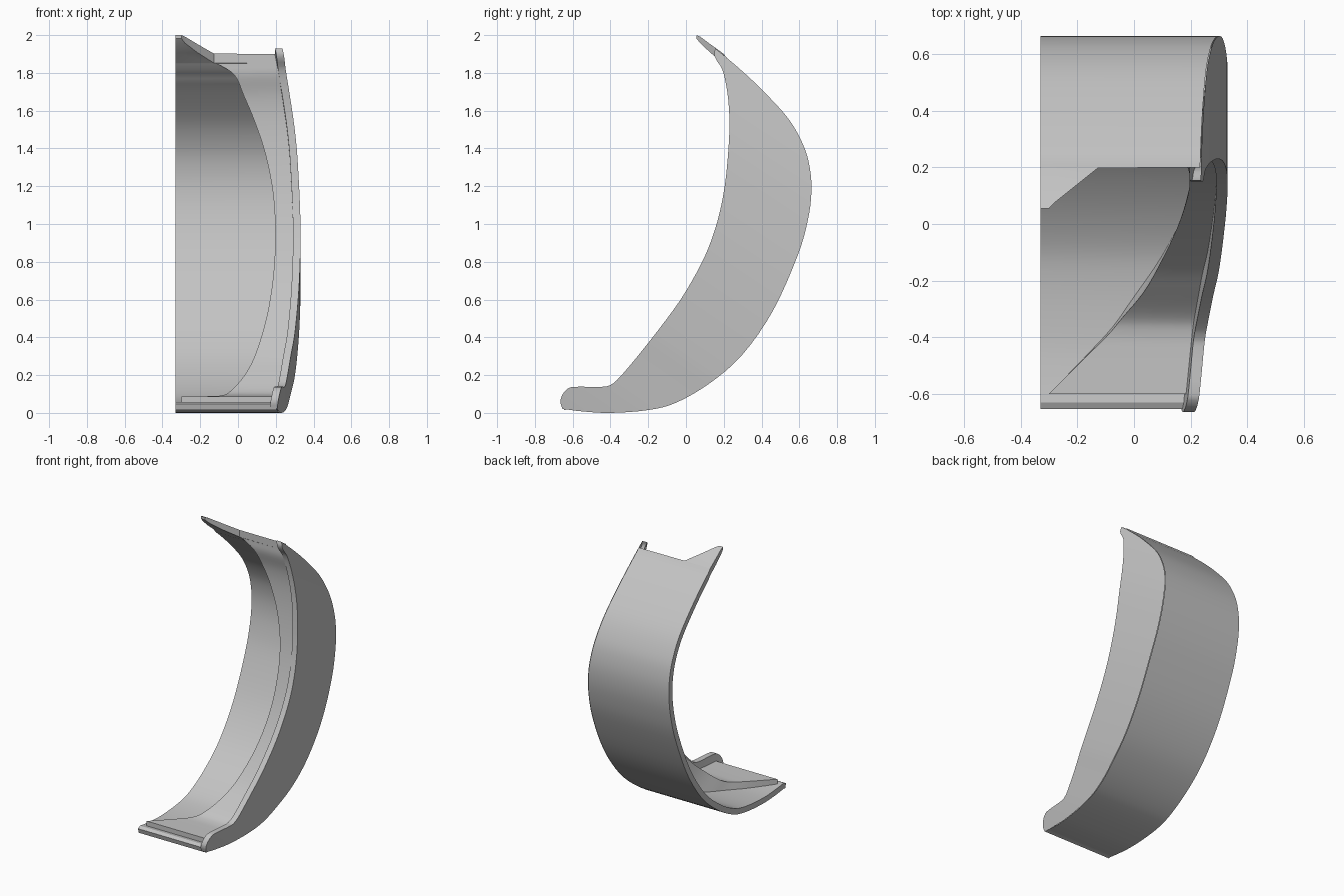
import bpy, bmesh, math
from mathutils import Vector

if "Cube" in bpy.data.objects:
    bpy.data.objects.remove(bpy.data.objects["Cube"])

grey = bpy.data.materials.new("mid grey")
grey.diffuse_color = (0.55, 0.55, 0.55, 1)
grey.use_nodes = True
grey.node_tree.nodes["Principled BSDF"].inputs["Base Color"].default_value = grey.diffuse_color

LEFT = -0.33               # flat open side
T = Vector((0.56, 0.83))   # long axis of the crescent in the y-z plane
U = Vector((0.83, -0.56))  # across the crescent, front to back


def spline(pts, n=4):
    """Catmull-Rom resampling of a 2D polyline."""
    p = [Vector(q) for q in pts]
    p = [2 * p[0] - p[1]] + p + [2 * p[-1] - p[-2]]
    out = []
    for i in range(1, len(p) - 2):
        a, b, c, d = p[i - 1:i + 3]
        for k in range(n):
            s = k / n
            out.append(0.5 * (2 * b + (c - a) * s + (2 * a - 5 * b + 4 * c - d) * s ** 2
                              + (3 * b - a - 3 * c + d) * s ** 3))
    return out + [p[-2]]


def lerp_table(table, v):
    """Piecewise-linear lookup in a list of (key, value)."""
    for (a, fa), (b, fb) in zip(table, table[1:]):
        if v <= b:
            s = (v - a) / (b - a) if b > a else 0
            return fa + (fb - fa) * max(s, 0)
    return table[-1][1]


def loft(name, rows, skip=lambda i, j: False):
    """Skin through equal-sized point rings; skip(side, row) omits buried faces."""
    bm = bmesh.new()
    rings = [[bm.verts.new(p) for p in r] for r in rows]
    n = len(rings[0])
    faces, hidden = [], []
    for k, (r, s) in enumerate(zip(rings, rings[1:])):
        for i in range(n):
            j = (i + 1) % n
            f = bm.faces.new((r[i], r[j], s[j], s[i]))
            if skip(i, k):
                hidden.append(f)
    bm.faces.new(rings[0])
    bm.faces.new(rings[-1])
    bmesh.ops.recalc_face_normals(bm, faces=bm.faces)
    bmesh.ops.delete(bm, geom=hidden, context='FACES')
    bmesh.ops.remove_doubles(bm, verts=bm.verts, dist=0.0003)
    me = bpy.data.meshes.new(name)
    bm.to_mesh(me)
    bm.free()
    me.materials.append(grey)
    ob = bpy.data.objects.new(name, me)
    bpy.context.collection.objects.link(ob)
    bpy.ops.object.select_all(action='DESELECT')
    ob.select_set(True)
    bpy.context.view_layer.objects.active = ob
    bpy.ops.object.shade_smooth_by_angle(angle=math.radians(30))
    return ob


# Outward bulge of the side along the long axis: (axis position, x)
bulge = [tuple(v) for v in spline([
    (-0.36, 0.205), (-0.22, 0.232), (-0.08, 0.255), (0.11, 0.28), (0.28, 0.303),
    (0.6, 0.325), (0.91, 0.331), (1.2, 0.318), (1.37, 0.301), (1.53, 0.272), (1.69, 0.235)])]


def side_x(p):
    return lerp_table(bulge, T.dot(p))


# Back outline, bottom to top (y, z)
back = spline([(-0.655, 0.022), (-0.55, 0.008), (-0.4, 0.0), (-0.2, 0.015), (-0.05, 0.055),
               (0.13, 0.16), (0.3, 0.31), (0.46, 0.54), (0.59, 0.83), (0.645, 1.02),
               (0.664, 1.17), (0.655, 1.3), (0.62, 1.42), (0.54, 1.56), (0.4, 1.713),
               (0.28, 1.825), (0.155, 1.93)])
# Front outline of the side wall
front = spline([(-0.655, 0.022), (-0.665, 0.06), (-0.655, 0.095), (-0.63, 0.125), (-0.59, 0.138),
                (-0.45, 0.138), (-0.4, 0.148), (-0.35, 0.19), (-0.24, 0.32), (-0.1, 0.5),
                (0.0, 0.645), (0.1, 0.83), (0.165, 1.01), (0.205, 1.2), (0.225, 1.4),
                (0.23, 1.55), (0.22, 1.69), (0.195, 1.81), (0.16, 1.87), (0.15, 1.9),
                (0.155, 1.93)])

# Side wall: both outlines sampled at the same positions along the long axis
ft = sorted((T.dot(p), U.dot(p)) for p in front)
bt = sorted((T.dot(p), U.dot(p)) for p in back)
rows = []
for t in sorted({round(k, 4) for k, _ in ft + bt}):
    uf, ub = lerp_table(ft, t), lerp_table(bt, t)
    pa, pb, pm = [(T * t + U * u) / T.length_squared for u in (uf, ub, min(ub, uf + 0.2))]
    x = lerp_table(bulge, t)
    rows.append([(x - 0.04, *pa), (x, *pa), (x, *pb), (x - 0.04, *pm)])
loft("side_wall", rows, lambda i, k: i == 2)

# Inner fill beside the wall: front y, z, left edge x, rear y, z
fill = [(-0.6, 0.088, -0.3, -0.6, 0.025), (-0.47, 0.088, -0.17, -0.46, 0.025),
        (-0.39, 0.092, -0.09, -0.36, 0.025), (-0.33, 0.115, -0.04, -0.26, 0.03),
        (-0.24, 0.2, 0.035, -0.1, 0.06), (-0.14, 0.31, 0.092, 0.09, 0.16),
        (-0.02, 0.5, 0.15, 0.29, 0.34), (0.08, 0.71, 0.185, 0.46, 0.58),
        (0.15, 0.92, 0.197, 0.57, 0.84), (0.205, 1.15, 0.187, 0.63, 1.12),
        (0.235, 1.37, 0.145, 0.61, 1.37), (0.243, 1.55, 0.085, 0.52, 1.55),
        (0.232, 1.68, 0.03, 0.4, 1.68), (0.203, 1.79, -0.02, 0.28, 1.79),
        (0.2, 1.857, -0.125, 0.215, 1.87)]
a = spline([f[0:2] for f in fill])
c = spline([f[3:5] for f in fill])
e = spline([(f[2], 0) for f in fill])
rows, seam = [], []
for p, q, x in zip(a, c, e):
    xp, xq = side_x(p) - 0.02, side_x(q) - 0.02
    xr = min(x.x + 0.5 * max(q.x - p.x, 0), 0.27)      # undercut edge
    xr = min(xr, xq - 0.01)
    seam.append((T.dot(q), xr))
    rows.append([(x.x, *p), (xp, *p), (xq, *q), (xr, *q)])
loft("inner_fill", rows, lambda i, k: i in (1, 2))
seam.sort()

# Back panel: thin shell along the outline, narrowing to a tip at the top
panel = [p for p in back if p.y < 1.0 or p.x > 0.205]
panel[0] = Vector((-0.645, 0.014))
n_main = len(panel)
panel += [Vector((0.2, 1.9)), Vector((0.198, 1.902)), Vector((0.13, 1.951)),
          Vector((0.075, 1.992)), Vector((0.055, 2.0))]
drops = [0.05, 0.05, 0.045, 0.034, 0.018]
rows, buried = [], set()
for i, p in enumerate(panel):
    if i < n_main:
        d = (panel[min(i + 1, n_main - 1)] - panel[max(i - 1, 0)]).normalized()
        q = p + Vector((-d.y, d.x)) * (0.034 if i == 0 else 0.04)
        if p.y > 1.8:
            q = p + Vector((0, -0.052))
    else:
        q = p - Vector((0, drops[i - n_main]))
    if i > n_main:                       # slanted cut towards the tip
        xr = -0.3 + max(p.x - 0.06, 0) * 1.25
    else:
        xr = side_x(p) - 0.003
    xq = xr
    if p.x > -0.57 and p.y < 1.75:       # inner skin stops beneath the fill
        xq = min(xr, lerp_table(seam, T.dot(q)) + 0.04)
        buried.add(i)
    rows.append([(LEFT, *p), (xr, *p), (xq, *q), (LEFT, *q)])
loft("back_panel", rows, lambda i, k: i == 1 and k in buried)
